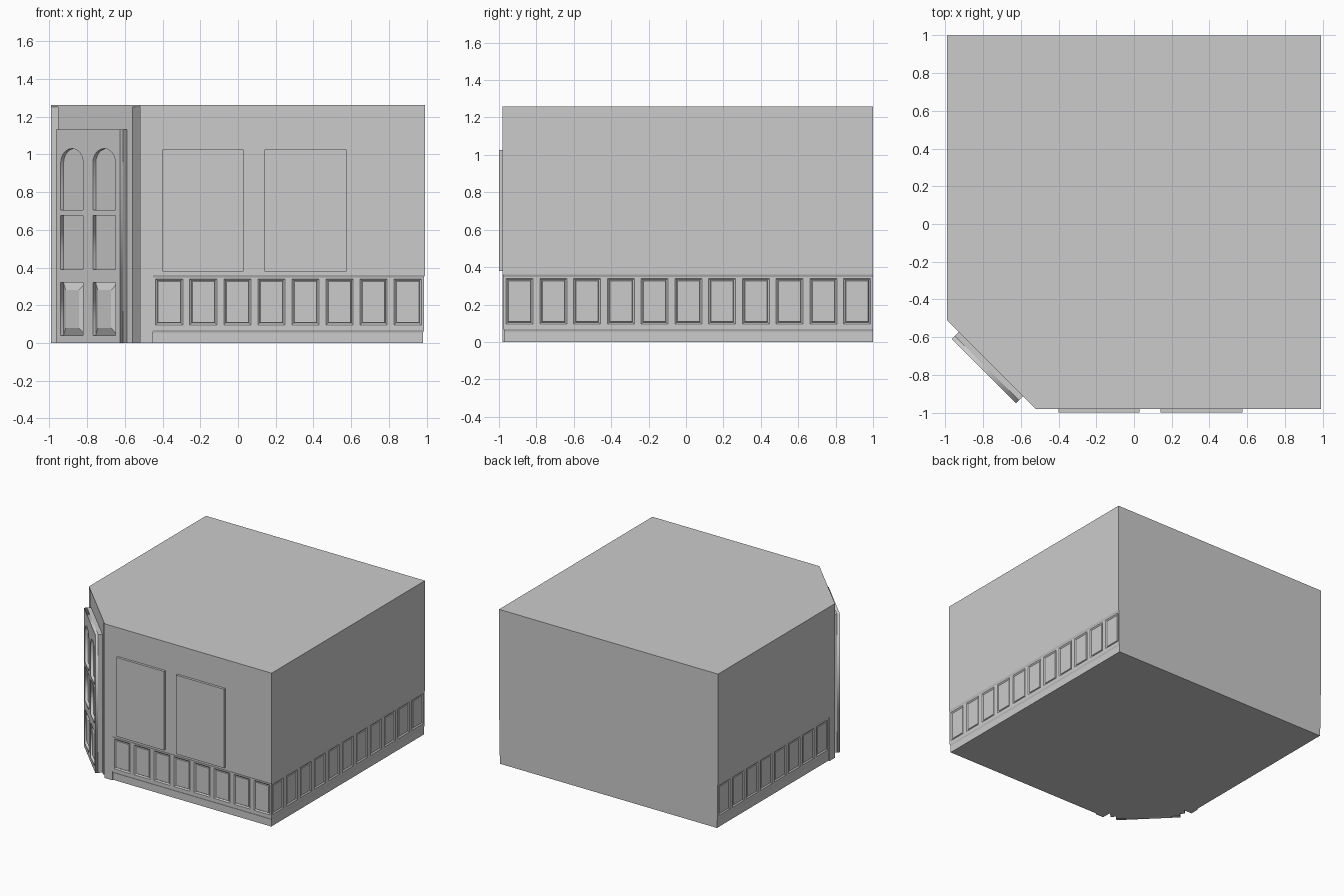
import bpy, bmesh
from math import sin, cos, pi, sqrt
from mathutils import Matrix, Vector

if "Cube" in bpy.data.objects:
    bpy.data.objects.remove(bpy.data.objects["Cube"])


def finish(name, bm):
    bmesh.ops.remove_doubles(bm, verts=bm.verts, dist=1e-5)
    me = bpy.data.meshes.new(name)
    bm.to_mesh(me)
    bm.free()
    ob = bpy.data.objects.new(name, me)
    bpy.context.collection.objects.link(ob)
    return ob


def loft(bm, rings, skip=(), bottom=True, top=True):
    """Join equal rings of points with quads; skip holds (ring, edge) pairs left open."""
    vs = [[bm.verts.new(p) for p in r] for r in rings]
    n = len(vs[0])
    for k in range(len(vs) - 1):
        for i in range(n):
            if (k, i) not in skip:
                j = (i + 1) % n
                bm.faces.new((vs[k][i], vs[k][j], vs[k + 1][j], vs[k + 1][i]))
    if bottom:
        bm.faces.new(vs[0][::-1])
    if top:
        bm.faces.new(vs[-1])


def rect(u0, u1, v0, v1):
    return [(u0, v0), (u1, v0), (u1, v1), (u0, v1)]


def at(points, h):
    return [(x, y, h) for x, y in points]


# Floor plan; d sets back only the panelled walls
def plan(d):
    return [(.99 - d, 1), (-.99 + d, 1), (-.99 + d, -.44), (-.99, -.44),
            (-.99, -.51), (-.92, -.51), (-.955, -.545), (-.56, -.94),
            (-.52, -.90), (-.52, -.98), (-.45, -.98), (-.45, -.98 + d),
            (.99 - d, -.98 + d)]


# Row of bevelled panels filling a wall strip from a to b
def panel_row(bm, a, b, z0, z1, count):
    a, b = Vector((*a, 0)), Vector((*b, 0))
    length, d = (b - a).length, (b - a).normalized()
    us = [0]
    for i in range(count):
        c = length / 2 + (i - (count - 1) / 2) * .1805
        us += [c - .072, c + .072]
    us.append(length)
    zs = [z0, .095, .34, z1]
    grid = [[bm.verts.new(a + d * u + Vector((0, 0, z))) for u in us] for z in zs]
    fields = []
    for r in range(3):
        for i in range(len(us) - 1):
            f = bm.faces.new((grid[r][i], grid[r][i + 1], grid[r + 1][i + 1], grid[r + 1][i]))
            if r == 1 and i % 2:
                fields.append(f)
    bm.normal_update()
    bmesh.ops.inset_individual(bm, faces=fields, thickness=.014, depth=-.008)
    bmesh.ops.inset_individual(bm, faces=fields, thickness=.005, depth=.005)


# Building body with recessed base and wainscot
steps = [(0, .010), (.055, .010), (.068, .005), (.348, .005), (.36, 0), (1.25, 0)]
bm = bmesh.new()
loft(bm, [at(plan(d), z) for z, d in steps], skip={(2, 1), (2, 11), (2, 12)}, top=False)
p = plan(.005)
for i, count in ((1, 8), (11, 8), (12, 11)):
    panel_row(bm, p[i], p[(i + 1) % 13], .068, .348, count)
finish("building_walls", bm)

# Roof plate closing over the corner notches
roof = [(.99, 1), (-.99, 1), (-.99, -.51), (-.52, -.98), (.99, -.98)]
bm = bmesh.new()
loft(bm, [at(roof, 1.25), at(roof, 1.26)], bottom=False)
finish("roof_plate", bm)

# Window boards on the front
for name, x0, x1 in (("window_left", -.40, .03), ("window_right", .14, .575)):
    bm = bmesh.new()
    ring = rect(x0, x1, .38, 1.025)
    loft(bm, [[(x, y, z) for x, z in ring] for y in (-.98, -1)])
    finish(name, bm)

# Corner door frame: u along the door, v up, w outwards
s = 1 / sqrt(2)
door_frame = Matrix(((s, 0, -s, -.965), (-s, 0, -s, -.61), (0, 1, 0, 0), (0, 0, 0, 1)))
W, H = .481, 1.13
front_depth = .022

# Door back slab and raised lower panels
bm = bmesh.new()
loft(bm, [at(rect(0, W, 0, H), -.055), at(rect(0, W, 0, H), -front_depth)])
finish("door_slab", bm).matrix_world = door_frame

openings = []
for side, c in (("left", W / 2 - .1205), ("right", W / 2 + .1205)):
    l, r = c - .084, c + .084
    rad, base = .075, .955
    arch = [(l, .705), (r, .705)] + [(c + .084 * cos(t * pi / 12), base + rad * sin(t * pi / 12))
                                     for t in range(13)]
    openings += [arch, rect(l, r, .39, .675), rect(l, r, .04, .32)]
    bm = bmesh.new()
    loft(bm, [at(rect(l, r, .04, .32), -front_depth),
              at(rect(l + .035, r - .035, .08, .28), -.003)], bottom=False)
    finish("door_raised_panel_" + side, bm).matrix_world = door_frame

# Door front with cut openings, from a filled curve
cu = bpy.data.curves.new("door_front", 'CURVE')
cu.dimensions = '2D'
cu.fill_mode = 'BOTH'
cu.extrude = front_depth / 2
for pts in [rect(0, W, 0, H)] + openings:
    sp = cu.splines.new('POLY')
    sp.points.add(len(pts) - 1)
    for q, (u, v) in zip(sp.points, pts):
        q.co = (u, v, 0, 1)
    sp.use_cyclic_u = True
front = bpy.data.objects.new("door_front", cu)
bpy.context.collection.objects.link(front)
front.matrix_world = door_frame @ Matrix.Translation((0, 0, -front_depth / 2))
bpy.context.view_layer.objects.active = front
front.select_set(True)
bpy.ops.object.convert(target='MESH')
